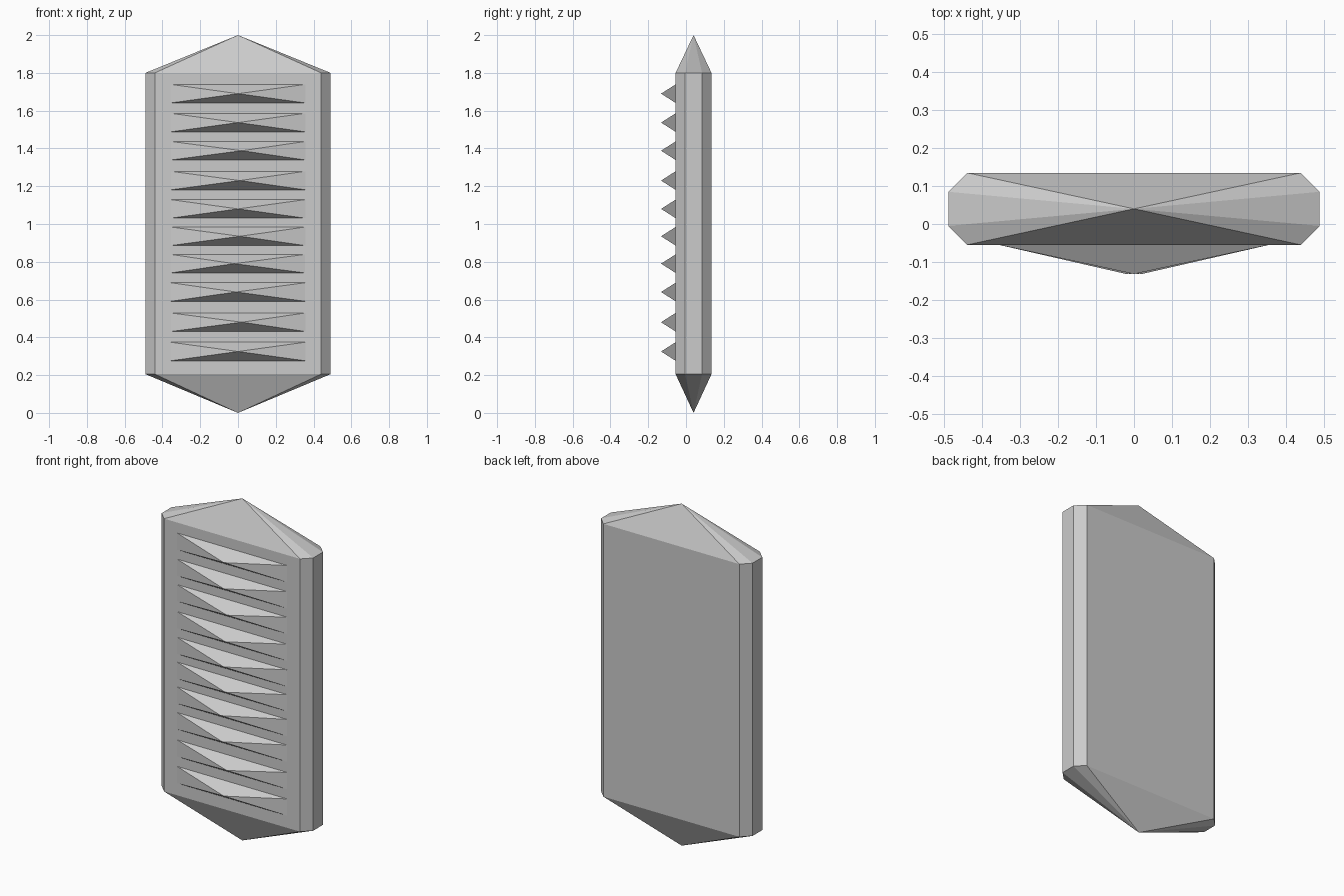
import bpy

cube = bpy.data.objects.get("Cube")
if cube:
    bpy.data.objects.remove(cube, do_unlink=True)

# Single stone grey
grey = bpy.data.materials.new("stone_grey")
grey.use_nodes = True
colour = (0.6, 0.6, 0.6, 1)
grey.diffuse_color = colour
grey.node_tree.nodes["Principled BSDF"].inputs["Base Color"].default_value = colour


def add_part(name, verts, faces):
    mesh = bpy.data.meshes.new(name)
    mesh.from_pydata(verts, [], faces)
    mesh.materials.append(grey)
    obj = bpy.data.objects.new(name, mesh)
    bpy.context.collection.objects.link(obj)
    return obj


# Slab: chamfered rectangle column closed by a point at each end
MID_Y, HALF_W, HALF_D, CHAMFER = 0.04, 0.49, 0.095, 0.05
in_w, in_d = HALF_W - CHAMFER, HALF_D - CHAMFER
quarter = [(HALF_W, in_d), (in_w, HALF_D)]
half = quarter + [(-x, y) for x, y in reversed(quarter)]
outline = half + [(-x, -y) for x, y in half]
n = len(outline)

verts = [(x, MID_Y + y, z) for z in (0.205, 1.8) for x, y in outline]
verts += [(0, MID_Y, 0), (0, MID_Y, 2)]
bottom, top = 2 * n, 2 * n + 1
faces = []
for i in range(n):
    j = (i + 1) % n
    faces += [(i, j, n + j, n + i), (j, i, bottom), (n + i, n + j, top)]
add_part("slab", verts, faces)

# Row of wide pyramid spikes on the front, as (tip x, tip z)
BASE_Y, TIP_Y = MID_Y - HALF_D + 0.003, -0.132
tips = [(0, 0.325), (0.02, 0.48), (-0.01, 0.64), (-0.02, 0.79), (0.01, 0.935),
        (0, 1.08), (0.01, 1.23), (0.02, 1.388), (0, 1.537), (0, 1.69)]
for k, (tip_x, z) in enumerate(tips, 1):
    base = [(sx * 0.37, BASE_Y, z + sz * 0.051)
            for sx, sz in ((-1, -1), (1, -1), (1, 1), (-1, 1))]
    spike_faces = [(i, (i + 1) % 4, 4) for i in range(4)] + [(3, 2, 1, 0)]
    add_part(f"front_spike_{k}", base + [(tip_x, TIP_Y, z)], spike_faces)
